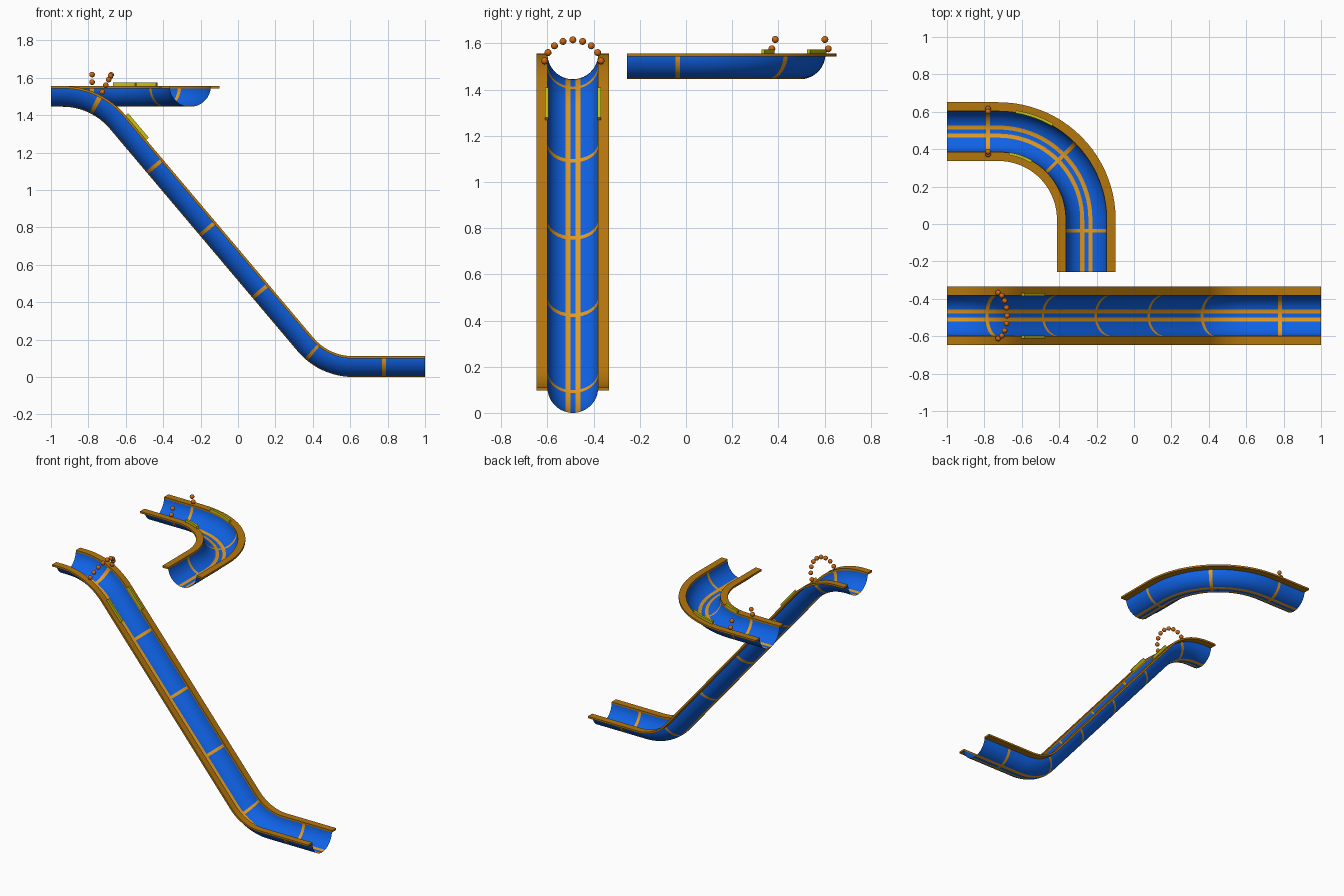
import bpy, bmesh, math
from mathutils import Vector, Matrix

if "Cube" in bpy.data.objects:
    bpy.data.objects.remove(bpy.data.objects["Cube"])


def material(name, color):
    m = bpy.data.materials.new(name)
    m.diffuse_color = (*color, 1)
    m.use_nodes = True
    m.node_tree.nodes["Principled BSDF"].inputs["Base Color"].default_value = m.diffuse_color
    return m


BLUE = material("slide blue", (0.005, 0.125, 0.80))
ORANGE = material("stripe orange", (0.78, 0.33, 0.015))
OCHRE = material("rim ochre", (0.47, 0.185, 0.004))
YELLOW = material("guard yellow", (0.58, 0.54, 0.005))
COPPER = material("bead copper", (0.60, 0.14, 0.008))

R = 0.11            # trough radius, path runs along the trough floor
RIM = 0.111         # rim height above the floor
RING_HALF = 0.010   # half width of the cross bands


class Path:
    """Lines and arcs: each segment is (length, turn angle, 'pitch' or 'yaw')."""

    def __init__(self, start, segments):
        self.start, self.segments = Vector(start), segments
        self.length = sum(seg[0] for seg in segments)

    def frame(self, s):
        p = self.start.copy()
        t, u = Vector((1, 0, 0)), Vector((0, 0, 1))
        for i, (length, angle, kind) in enumerate(self.segments):
            d = min(s, length)
            if angle:
                a = angle * d / length
                r = length / angle
                side = u.cross(t)
                n = -u if kind == "pitch" else -side
                p += r * (math.sin(a) * t + (1 - math.cos(a)) * n)
                t, u = (math.cos(a) * t + math.sin(a) * n,
                        math.cos(a) * u + math.sin(a) * t if kind == "pitch" else u)
            else:
                p += d * t
            s -= d
            if s <= 1e-9:
                break
        return p, u.cross(t), u

    def point(self, s, across, height):
        p, side, u = self.frame(s)
        return p + side * across + u * height

    def stations(self, a, b, extra=()):
        """Even steps on arcs, plus segment ends and any extra cuts."""
        cuts, s = {a, b, *extra}, 0.0
        for length, angle, _ in self.segments:
            n = max(1, round(abs(angle) / math.radians(4)))
            cuts.update(s + length * i / n for i in range(n + 1))
            s += length
        out = []
        for c in sorted(cuts):
            if a - 1e-6 <= c <= b + 1e-6 and (not out or c - out[-1] > 1e-4):
                out.append(c)
        return out


def finish(name, bm, mats, angle=40):
    me = bpy.data.meshes.new(name)
    bm.to_mesh(me)
    bm.free()
    ob = bpy.data.objects.new(name, me)
    bpy.context.collection.objects.link(ob)
    for m in mats:
        me.materials.append(m)
    bpy.ops.object.select_all(action='DESELECT')
    ob.select_set(True)
    bpy.context.view_layer.objects.active = ob
    bpy.ops.object.shade_smooth_by_angle(angle=math.radians(angle))
    return ob


def trough(name, path, rings):
    """Half-round sheet with two floor stripes and cross bands."""
    edges = [r + k * RING_HALF for r in rings for k in (-1, 1)]
    stations = path.stations(0, path.length, edges)
    lo, hi = 0.10, 0.30
    half = [lo, 0.2, hi] + [hi + (math.pi / 2 - hi) * i / 9 for i in range(1, 10)]
    angles = [-a for a in reversed(half)] + [0] + half
    bm = bmesh.new()
    rows = [[bm.verts.new(path.point(s, R * math.sin(a), R - R * math.cos(a)))
             for a in angles] for s in stations]
    for i in range(len(rows) - 1):
        mid_s = (stations[i] + stations[i + 1]) / 2
        banded = any(abs(mid_s - r) < RING_HALF for r in rings)
        for j in range(len(angles) - 1):
            f = bm.faces.new((rows[i][j], rows[i + 1][j],
                              rows[i + 1][j + 1], rows[i][j + 1]))
            mid_a = abs(angles[j] + angles[j + 1]) / 2
            f.material_index = int(banded or lo < mid_a < hi)
    finish(name, bm, [BLUE, ORANGE])


def bar(name, path, a, b, section, mat):
    """Closed section of (across, height) points swept between two stations."""
    bm = bmesh.new()
    rows = [[bm.verts.new(path.point(s, *q)) for q in section]
            for s in path.stations(a, b)]
    n = len(section)
    for p, q in zip(rows, rows[1:]):
        for j in range(n):
            bm.faces.new((p[j], p[(j + 1) % n], q[(j + 1) % n], q[j]))
    bm.faces.new(rows[0])
    bm.faces.new(rows[-1])
    bmesh.ops.recalc_face_normals(bm, faces=bm.faces)
    finish(name, bm, [mat])


def box(x0, x1, z0, z1):
    return [(x0, z0), (x1, z0), (x1, z1), (x0, z1)]


def bead_arch(name, path, s, degrees):
    """Small spheres on an arch above the rim."""
    bm = bmesh.new()
    for d in degrees:
        a = math.radians(d)
        c = path.point(s, 0.124 * math.cos(a), R + 0.124 * math.sin(a))
        bmesh.ops.create_uvsphere(bm, u_segments=16, v_segments=10, radius=0.015,
                                  matrix=Matrix.Translation(c))
    finish(name, bm, [COPPER], 60)


def slide(name, path, ring_count, bead_degrees):
    first, last = 0.22, path.length - 0.22
    step = (last - first) / (ring_count - 1)
    trough(name + "_trough", path, [first + step * i for i in range(ring_count)])
    for side, k in (("left", 1), ("right", -1)):
        bar(f"{name}_{side}_rim", path, 0, path.length,
            box(k * 0.109, k * 0.157, RIM - 0.013, RIM), OCHRE)
        bar(f"{name}_{side}_guard", path, 0.35, 0.52,
            box(k * 0.106, k * 0.121, RIM, RIM + 0.018), YELLOW)
    bead_arch(name + "_beads", path, first, bead_degrees)


# Long drop slide: flat top, slope, flat run-out
drop, run = 1.445, 1.22
tilt = math.atan2(drop, run)
r_top, r_low = 0.33, 0.39
cut_top, cut_low = r_top * math.tan(tilt / 2), r_low * math.tan(tilt / 2)
drop_path = Path((-1, -0.49, drop), [
    (0.215 - cut_top, 0, ""),
    (r_top * tilt, tilt, "pitch"),
    (math.hypot(drop, run) - cut_top - cut_low, 0, ""),
    (r_low * tilt, -tilt, "pitch"),
    (0.565 - cut_low, 0, "")])
slide("drop_slide", drop_path, 6, range(10, 171, 20))

# Level corner slide turning toward the front
bend = 0.47
corner_path = Path((-1, 0.494, drop), [
    (0.275, 0, ""),
    (bend * math.pi / 2, math.pi / 2, "yaw"),
    (0.28, 0, "")])
slide("corner_slide", corner_path, 3, (10, 30, 150, 170))
